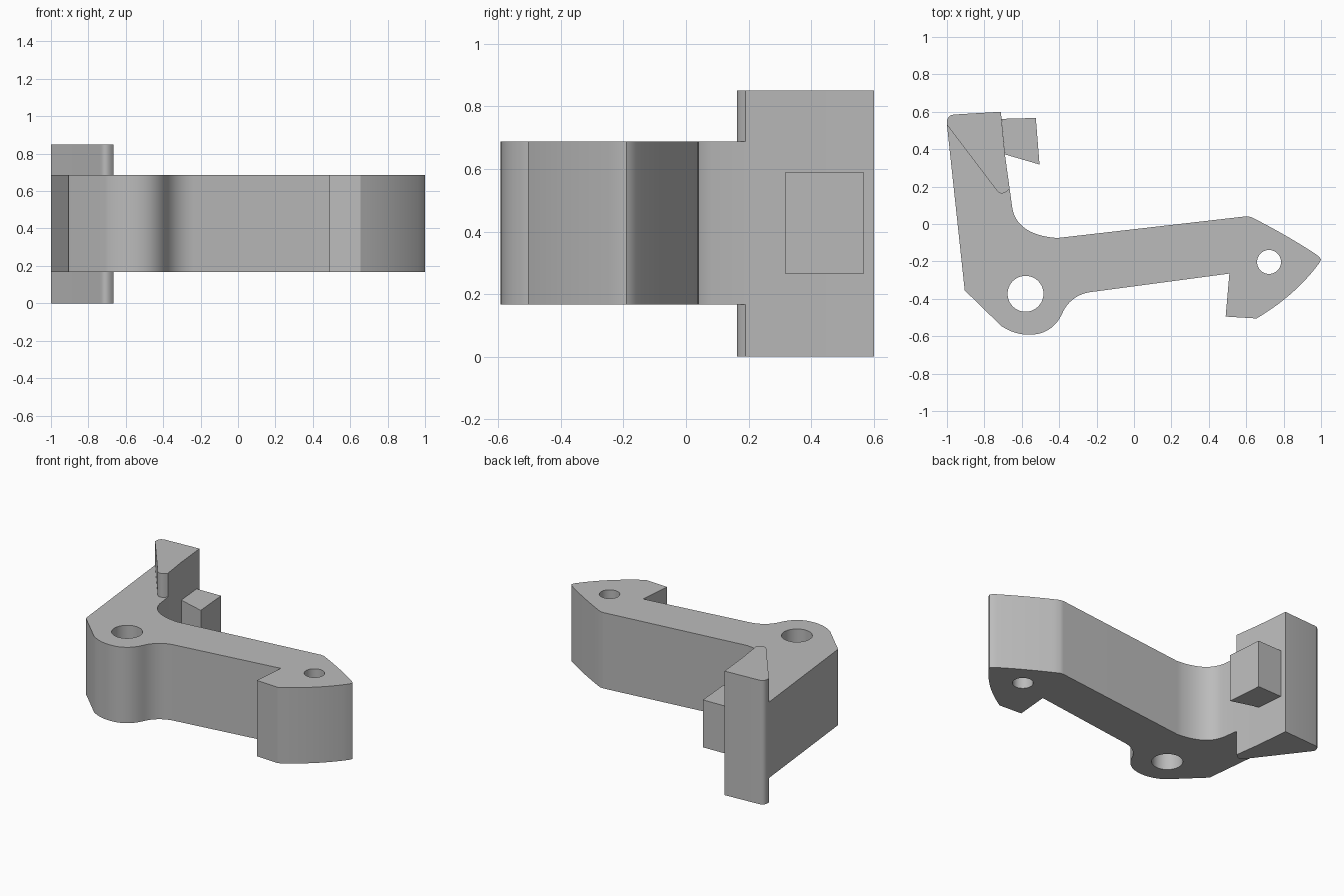
import bpy
import bmesh
from math import cos, sin, tau

if "Cube" in bpy.data.objects:
    bpy.data.objects.remove(bpy.data.objects["Cube"])

grey = bpy.data.materials.new("plain grey")
colour = (0.5, 0.5, 0.5, 1)
grey.diffuse_color = colour
grey.use_nodes = True
grey.node_tree.nodes["Principled BSDF"].inputs["Base Color"].default_value = colour


def bend(start, control, end, steps=10):
    """Points along a quadratic curve, both ends included."""
    points = []
    for i in range(steps + 1):
        t = i / steps
        points.append(tuple((1 - t) ** 2 * a + 2 * t * (1 - t) * b + t * t * c
                            for a, b, c in zip(start, control, end)))
    return points


def circle(x, y, radius, count=40):
    return [(x + radius * cos(tau * i / count), y + radius * sin(tau * i / count))
            for i in range(count)]


def extrude_outline(name, loops, bottom, top):
    """Extrude an outline, with any further loops as holes."""
    curve = bpy.data.curves.new(name + " outline", "CURVE")
    curve.dimensions = "2D"
    curve.fill_mode = "BOTH"
    curve.extrude = (top - bottom) / 2
    for loop in loops:
        spline = curve.splines.new("POLY")
        spline.points.add(len(loop) - 1)
        for point, (x, y) in zip(spline.points, loop):
            point.co = (x, y, 0, 1)
        spline.use_cyclic_u = True
    helper = bpy.data.objects.new(name + " helper", curve)
    bpy.context.collection.objects.link(helper)
    graph = bpy.context.evaluated_depsgraph_get()
    mesh = bpy.data.meshes.new_from_object(helper.evaluated_get(graph))
    bpy.data.objects.remove(helper)

    bm = bmesh.new()
    bm.from_mesh(mesh)
    bmesh.ops.translate(bm, verts=bm.verts, vec=(0, 0, (top + bottom) / 2))
    bmesh.ops.remove_doubles(bm, verts=bm.verts, dist=0.0005)
    bmesh.ops.recalc_face_normals(bm, faces=bm.faces)
    bm.to_mesh(mesh)
    bm.free()

    mesh.materials.clear()
    mesh.materials.append(grey)
    part = bpy.data.objects.new(name, mesh)
    bpy.context.collection.objects.link(part)
    bpy.ops.object.select_all(action="DESELECT")
    part.select_set(True)
    bpy.context.view_layer.objects.active = part
    bpy.ops.object.shade_smooth_by_angle(angle=0.4)
    return part


# Rounded inner tip and outer corner of the end plate
tip = bend((-0.742, 0.19), (-0.71, 0.137), (-0.665, 0.19))
corner = bend((-0.965, 0.585), (-1.005, 0.58), (-1, 0.53), 6)

# Lever body: pivot lobe, arm and hooked end, with two holes
body = [(-1, 0.53), (-0.905, -0.355)]
body += bend((-0.71, -0.545), (-0.64, -0.592), (-0.56, -0.592))
body += bend((-0.56, -0.592), (-0.44, -0.592), (-0.387, -0.485))[1:]
body += bend((-0.387, -0.485), (-0.345, -0.385), (-0.24, -0.365))[1:]
body += [(0.51, -0.265), (0.49, -0.495)]
body += bend((0.655, -0.505), (0.86, -0.385), (0.99, -0.21))
body += [(1, -0.19), (0.99, -0.175)]
body += bend((0.97, -0.16), (0.815, -0.058), (0.625, 0.038))
body += [(0.6, 0.041)]
body += bend((-0.41, -0.075), (-0.62, -0.06), (-0.65, 0.08))
body += tip[::-1]
extrude_outline("lever_body",
                [body, circle(-0.58, -0.373, 0.096), circle(0.722, -0.203, 0.064)],
                0.167, 0.687)

# Tall wedge plate at the end of the short arm
plate = tip + [(-0.69, 0.37), (-0.712, 0.6)] + corner
extrude_outline("end_plate", [plate], 0, 0.85)

# Block standing out from the plate
peg = [(-0.708, 0.562), (-0.525, 0.567), (-0.505, 0.318), (-0.69, 0.372)]
extrude_outline("side_peg", [peg], 0.265, 0.59)
